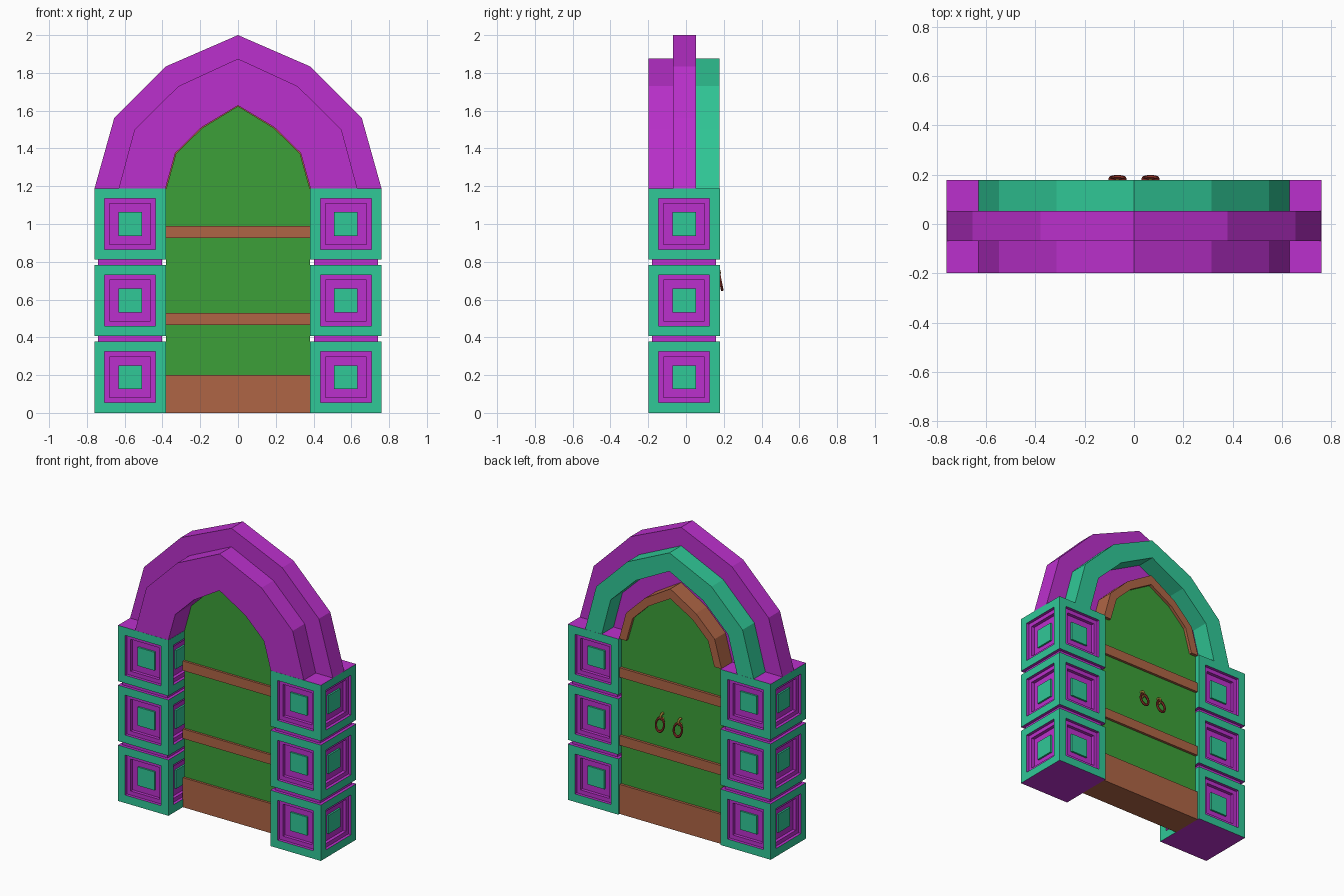
import bpy, bmesh, math
from mathutils import Matrix, Vector

if "Cube" in bpy.data.objects:
    bpy.data.objects.remove(bpy.data.objects["Cube"])


def material(name, rgb):
    m = bpy.data.materials.new(name)
    m.diffuse_color = (*rgb, 1)
    m.use_nodes = True
    m.node_tree.nodes["Principled BSDF"].inputs["Base Color"].default_value = m.diffuse_color
    return m


PURPLE = material("purple", (0.50, 0.03, 0.61))
TEAL = material("teal", (0.03, 0.58, 0.31))
GREEN = material("green", (0.045, 0.35, 0.04))
BROWN = material("brown", (0.43, 0.13, 0.06))
RED = material("dark_red", (0.25, 0.03, 0.02))
GOLD = material("gold", (0.50, 0.32, 0.05))


def finish(bm, name, *mats):
    bmesh.ops.remove_doubles(bm, verts=bm.verts, dist=1e-5)
    bmesh.ops.recalc_face_normals(bm, faces=bm.faces)
    me = bpy.data.meshes.new(name)
    bm.to_mesh(me)
    bm.free()
    for m in mats:
        me.materials.append(m)
    ob = bpy.data.objects.new(name, me)
    bpy.context.collection.objects.link(ob)
    return ob


def box(name, x0, x1, y0, y1, z0, z1, mat):
    bm = bmesh.new()
    size = Matrix.Diagonal((x1 - x0, y1 - y0, z1 - z0, 1))
    mid = Matrix.Translation(((x0 + x1) / 2, (y0 + y1) / 2, (z0 + z1) / 2))
    bmesh.ops.create_cube(bm, size=1, matrix=mid @ size)
    return finish(bm, name, mat)


def mirrored(half):
    # half runs from the right foot up to the apex
    return half + [(-x, z) for x, z in reversed(half[:-1])]


def arch(name, outer, inner, y0, y1, mat):
    # band between two half profiles, extruded along y
    bm = bmesh.new()
    o, i = mirrored(outer), mirrored(inner)
    rows = [[bm.verts.new((x, y, z)) for x, z in p]
            for p, y in ((o, y0), (o, y1), (i, y1), (i, y0))]
    for a in range(4):
        r, s = rows[a], rows[(a + 1) % 4]
        for k in range(len(o) - 1):
            bm.faces.new((r[k], r[k + 1], s[k + 1], s[k]))
    for k in (0, -1):
        bm.faces.new([r[k] for r in rows])
    return finish(bm, name, mat)


# Stepped panel of a pillar block: half width, depth, material of the band before it
H = 0.189
PANEL = [(H, 0, 0), (0.135, 0, 0), (0.135, 0.02, 1), (0.108, 0.02, 1),
         (0.108, 0.042, 1), (0.0625, 0.042, 1), (0.0625, 0.03, 0)]


def block(name, cx, cy, cz):
    bm = bmesh.new()
    for q in range(4):
        m = Matrix.Translation((cx, cy, cz)) @ Matrix.Rotation(q * math.pi / 2, 4, 'Z')
        prev = None
        for h, d, mi in PANEL:
            ring = [bm.verts.new(m @ Vector((sx * h, d - H, sz * h)))
                    for sx, sz in ((-1, -1), (1, -1), (1, 1), (-1, 1))]
            if prev:
                for k in range(4):
                    n = (k + 1) % 4
                    bm.faces.new((prev[k], prev[n], ring[n], ring[k])).material_index = mi
            prev = ring
        bm.faces.new(prev)
    for s in (-H, H):
        bm.faces.new([bm.verts.new((cx + a * H, cy + b * H, cz + s)) for a, b in
                      ((-1, -1), (1, -1), (1, 1), (-1, 1))]).material_index = 1
    return finish(bm, name, TEAL, PURPLE)


# Pillars
CY = -0.01
for side, sx in (("left", -1), ("right", 1)):
    cx = sx * 0.571
    for n, cz in enumerate((0.189, 0.595, 1.0)):
        block(f"{side}_pillar_block_{n + 1}", cx, CY, cz)
    for n, cz in enumerate((0.392, 0.7975)):
        box(f"{side}_pillar_joint_{n + 1}", cx - 0.169, cx + 0.169,
            CY - 0.169, CY + 0.169, cz - 0.015, cz + 0.015, PURPLE)

# Arches
big = [(0.76, 1.187), (0.655, 1.562), (0.38, 1.835), (0, 2.0)]
small = [(0.632, 1.187), (0.548, 1.5), (0.315, 1.73), (0, 1.875)]
back_in = [(0.507, 1.187), (0.44, 1.438), (0.252, 1.62), (0, 1.75)]
opening = [(0.384, 1.187), (0.332, 1.375), (0.192, 1.512), (0, 1.627)]
trim_in = [(0.33, 1.187), (0.283, 1.35), (0.165, 1.465), (0, 1.56)]
arch("front_arch", small, opening, -0.198, -0.07, PURPLE)
arch("middle_arch", big, opening, -0.07, 0.052, PURPLE)
arch("back_arch", small, back_in, 0.052, 0.178, TEAL)
arch("door_trim_arch", opening, trim_in, 0.052, 0.168, BROWN)

# Door panel
bm = bmesh.new()
outline = mirrored([(0.381, 0.01)] + [(x - 0.003 if x else 0, z - 0.003) for x, z in opening])
face = bm.faces.new([bm.verts.new((x, -0.03, z)) for x, z in outline])
ext = bmesh.ops.extrude_face_region(bm, geom=[face], use_keep_orig=True)
bmesh.ops.translate(bm, vec=(0, 0.178, 0),
                    verts=[v for v in ext["geom"] if isinstance(v, bmesh.types.BMVert)])
finish(bm, "door_panel", GREEN)

# Door beams
for n, (z0, z1) in enumerate(((0, 0.2), (0.465, 0.53), (0.925, 0.99))):
    box(f"door_beam_{n + 1}", -0.383, 0.383, -0.045, 0.165, z0, z1, BROWN)

# Ring handles on the back
for side, sx in (("left", -1), ("right", 1)):
    bpy.ops.mesh.primitive_torus_add(
        major_segments=16, minor_segments=6, major_radius=0.034, minor_radius=0.008,
        location=(sx * 0.067, 0.183, 0.695), rotation=(math.radians(90 + 11), 0, 0))
    ring = bpy.context.object
    ring.name = f"{side}_handle_ring"
    ring.scale = (0.9, 1.25, 1)
    ring.data.materials.append(RED)
    bpy.ops.mesh.primitive_torus_add(
        major_segments=12, minor_segments=6, major_radius=0.02, minor_radius=0.008,
        location=(sx * 0.067, 0.157, 0.742), rotation=(0, math.radians(90), 0))
    mount = bpy.context.object
    mount.name = f"{side}_handle_mount"
    mount.data.materials.append(GOLD)
